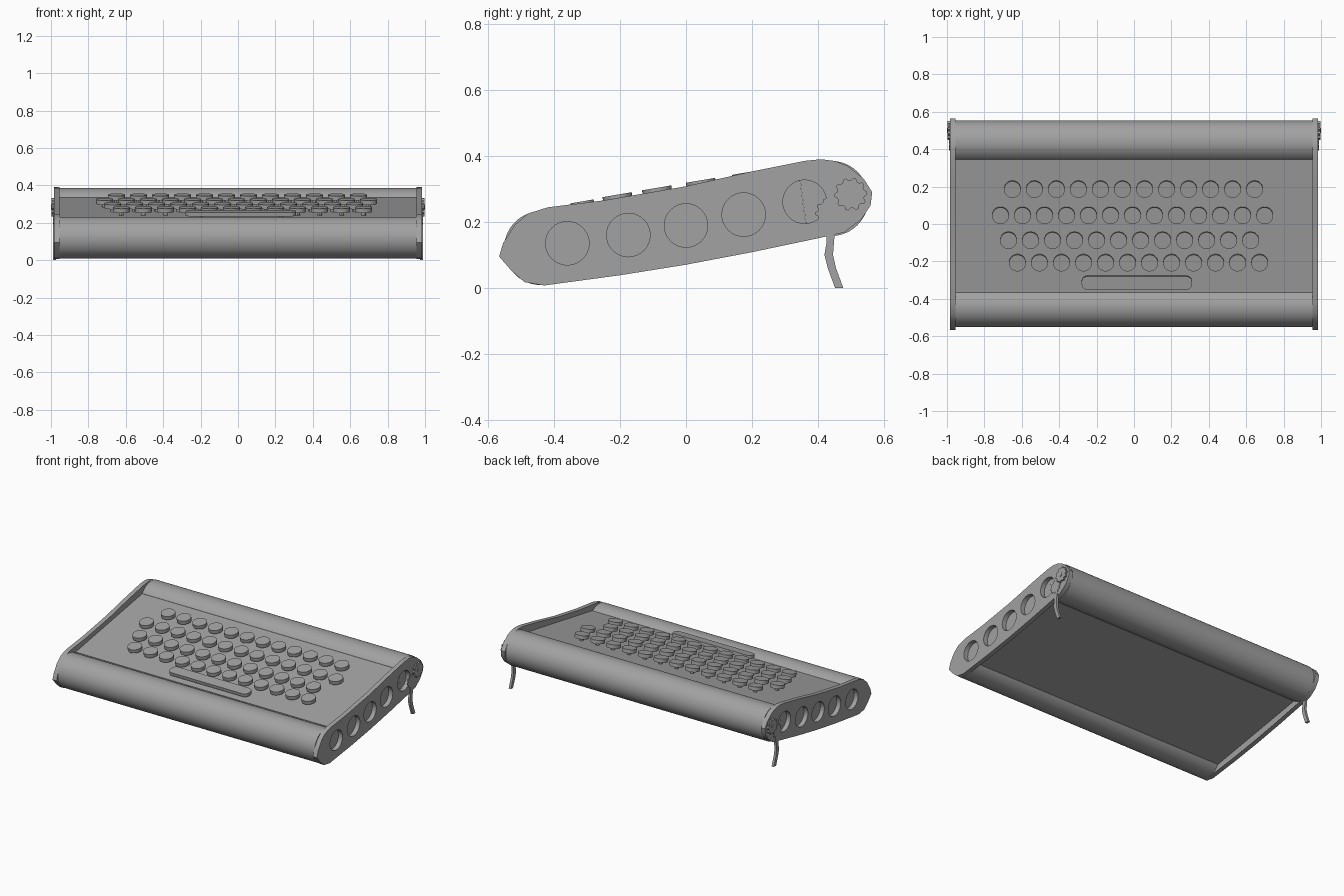
import bpy, bmesh, math
from mathutils import Matrix, Vector

if "Cube" in bpy.data.objects:
    bpy.data.objects.remove(bpy.data.objects["Cube"], do_unlink=True)

grey = bpy.data.materials.new("plain_grey")
grey.use_nodes = True
grey.diffuse_color = (0.36, 0.36, 0.36, 1)
grey.node_tree.nodes["Principled BSDF"].inputs["Base Color"].default_value = grey.diffuse_color

TILT = math.radians(9.6)
SIDE = Matrix.Rotation(math.pi / 2, 4, 'Z') @ Matrix.Rotation(math.pi / 2, 4, 'X')  # profile (y, z), depth x


def finish(obj):
    obj.data.materials.clear()
    obj.data.materials.append(grey)
    bpy.ops.object.select_all(action='DESELECT')
    obj.select_set(True)
    bpy.context.view_layer.objects.active = obj
    bpy.ops.object.shade_smooth_by_angle(angle=math.radians(30))
    return obj


def prism(name, loops, lo, hi, matrix=SIDE):
    """Extrude a flat outline (with optional hole loops) from depth lo to hi."""
    curve = bpy.data.curves.new(name, 'CURVE')
    curve.dimensions = '2D'
    curve.fill_mode = 'BOTH'
    curve.extrude = (hi - lo) / 2
    for loop in loops:
        spline = curve.splines.new('POLY')
        spline.points.add(len(loop) - 1)
        for point, (u, v) in zip(spline.points, loop):
            point.co = (u, v, 0, 1)
        spline.use_cyclic_u = True
    obj = bpy.data.objects.new(name, curve)
    bpy.context.collection.objects.link(obj)
    bpy.ops.object.select_all(action='DESELECT')
    obj.select_set(True)
    bpy.context.view_layer.objects.active = obj
    bpy.ops.object.convert(target='MESH')
    obj = bpy.context.object
    obj.data.transform(matrix @ Matrix.Translation((0, 0, (lo + hi) / 2)))
    bm = bmesh.new()
    bm.from_mesh(obj.data)
    bmesh.ops.remove_doubles(bm, verts=bm.verts, dist=1e-5)
    bmesh.ops.recalc_face_normals(bm, faces=bm.faces)
    bm.to_mesh(obj.data)
    bm.free()
    return finish(obj)


def arc(cy, cz, r, a0=0, a1=360, n=32):
    full = abs(a1 - a0) == 360
    steps = n if full else n - 1
    angles = [math.radians(a0 + (a1 - a0) * i / steps) for i in range(n)]
    return [(cy + r * math.cos(a), cz + r * math.sin(a)) for a in angles]


def gear(cy, cz, r, teeth):
    pts = []
    for i in range(teeth * 4):
        a = 2 * math.pi * i / (teeth * 4)
        rr = r if i % 4 < 2 else r * 0.84
        pts.append((cy + rr * math.cos(a), cz + rr * math.sin(a)))
    return pts


# Body: sloped deck between two rounded rails
prism("deck", [[(-.365, .212), (.345, .334), (.365, .183), (-.35, .057)]], -.955, .955)
prism("front_rail", [arc(-.44, .12, .112, 47, 325, 40)], -.955, .955)
prism("rear_rail", [arc(.44, .271, .114, 146, -131, 40)], -.955, .955)

# End plates with round recesses
outline = [(-.567, .095), (-.555, .135), (-.52, .19), (-.48, .225), (-.42, .244),
           (-.25, .265), (0, .308), (.2, .353), (.36, .385), (.41, .39), (.45, .385),
           (.49, .37), (.54, .33), (.565, .29), (.56, .25), (.53, .205), (.48, .168),
           (.4, .15), (.2, .108), (0, .07), (-.2, .038), (-.43, .007), (-.49, .017), (-.53, .052)]
holes = [arc(y, z, .066) for y, z in
         [(-.36, .135), (-.175, .16), (0, .189), (.175, .222), (.36, .261)]]
leg = [(.425, .2), (.427, .14), (.42, .1), (.43, .06), (.452, 0),
       (.477, 0), (.455, .06), (.446, .1), (.45, .15), (.46, .2)]


def span(side, a, b):
    return sorted((side * a, side * b))


for side, label in ((1, "left"), (-1, "right")):
    prism(label + "_end_plate", [outline] + holes, *span(side, .955, .985))
    # Folding foot with its toothed adjusters
    prism(label + "_foot", [leg], *span(side, .972, .988))
    prism(label + "_foot_cog", [gear(.437, .228, .045, 10)], *span(side, .984, .989))
    prism(label + "_wheel", [gear(.5, .284, .05, 10)], *span(side, .984, .997))
    prism(label + "_wheel_hub", [arc(.5, .284, .013, n=16)], *span(side, .984, 1.0))


# Keys, standing square to the deck
def deck_frame(x, y):
    foot = y + .006
    z = .212 + (foot + .365) * .172
    return Matrix.Translation((x, foot, z)) @ Matrix.Rotation(TILT, 4, 'X')


def disc(bm, frame, r, lo, hi, n):
    bmesh.ops.create_cone(bm, cap_ends=True, segments=n, radius1=r, radius2=r, depth=hi - lo,
                          matrix=frame @ Matrix.Translation((0, 0, (lo + hi) / 2)))


def key_set(name, r, lo, hi, n):
    bm = bmesh.new()
    for y, start, count in [(.185, -.65, 12), (.045, -.714, 13), (-.088, -.671, 12), (-.208, -.623, 12)]:
        for i in range(count):
            disc(bm, deck_frame(start + i * .1177, y), r, lo, hi, n)
    mesh = bpy.data.meshes.new(name)
    bm.to_mesh(mesh)
    bm.free()
    obj = bpy.data.objects.new(name, mesh)
    bpy.context.collection.objects.link(obj)
    finish(obj)


key_set("key_caps", .045, .019, .043, 28)
key_set("key_stems", .012, -.01, .02, 12)

# Space bar with rounded corners, on two stems
corners = [(.265, .006, 0), (-.265, .006, 90), (-.265, -.006, 180), (.265, -.006, 270)]
bar = [p for cx, cy, a in corners for p in arc(cx, cy, .03, a, a + 90, 7)]
prism("space_bar", [bar], .019, .041, deck_frame(.015, -.315))
for x, label in ((-.2, "right"), (.23, "left")):
    prism(label + "_space_bar_stem", [arc(0, 0, .012, n=12)], -.01, .02, deck_frame(x, -.315))
